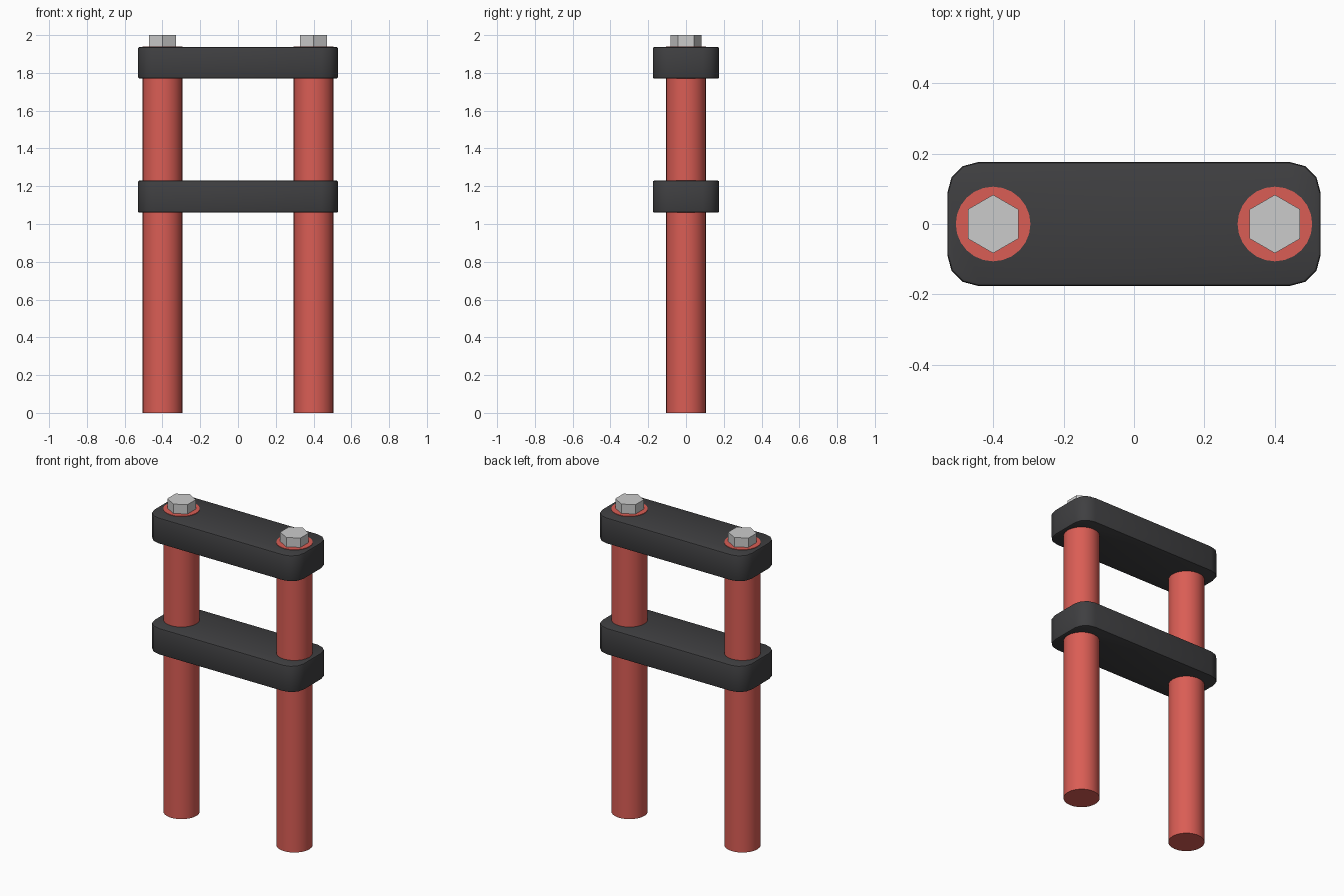
import bpy, bmesh, math

if "Cube" in bpy.data.objects:
    bpy.data.objects.remove(bpy.data.objects["Cube"])


def material(name, color):
    m = bpy.data.materials.new(name)
    m.diffuse_color = (*color, 1)
    m.use_nodes = True
    m.node_tree.nodes["Principled BSDF"].inputs["Base Color"].default_value = m.diffuse_color
    return m


red = material("red_metal", (0.7, 0.11, 0.09))
black = material("black_metal", (0.05, 0.05, 0.053))


def finish(obj, name, mat=None, angle=None):
    obj.name = name
    if mat:
        obj.data.materials.append(mat)
    if angle:
        bpy.ops.object.shade_smooth_by_angle(angle=math.radians(angle))


def cylinder(name, sides, radius, x, z0, z1, mat=None, angle=None, turn=0):
    bpy.ops.mesh.primitive_cylinder_add(vertices=sides, radius=radius, depth=z1 - z0,
                                        location=(x, 0, (z0 + z1) / 2), rotation=(0, 0, turn))
    finish(bpy.context.object, name, mat, angle)


def clamp(name, z0, z1):
    # Block with rounded upright corners and a thin bevel on the rims
    bpy.ops.mesh.primitive_cube_add(size=1, location=(0, 0, (z0 + z1) / 2))
    obj = bpy.context.object
    bm = bmesh.new()
    bm.from_mesh(obj.data)
    bmesh.ops.scale(bm, vec=(1.06, 0.352, z1 - z0), verts=bm.verts)
    upright = [e for e in bm.edges if abs(e.verts[0].co.z - e.verts[1].co.z) > 0.01]
    bmesh.ops.bevel(bm, geom=upright, offset=0.088, segments=3, profile=0.5, affect='EDGES')
    rims = [e for e in bm.edges if abs(e.verts[0].co.z - e.verts[1].co.z) < 0.001]
    bmesh.ops.bevel(bm, geom=rims, offset=0.009, segments=2, profile=0.5, affect='EDGES')
    bm.to_mesh(obj.data)
    bm.free()
    finish(obj, name, black, 35)


# Fork tubes with a hex bolt on each
for side, x in (("left", -0.4), ("right", 0.4)):
    cylinder(side + "_tube", 24, 0.106, x, 0, 1.94, red, 35)
    cylinder(side + "_bolt", 6, 0.083, x, 1.93, 2.0)

# Clamps joining the tubes
clamp("upper_clamp", 1.77, 1.937)
clamp("lower_clamp", 1.06, 1.23)
